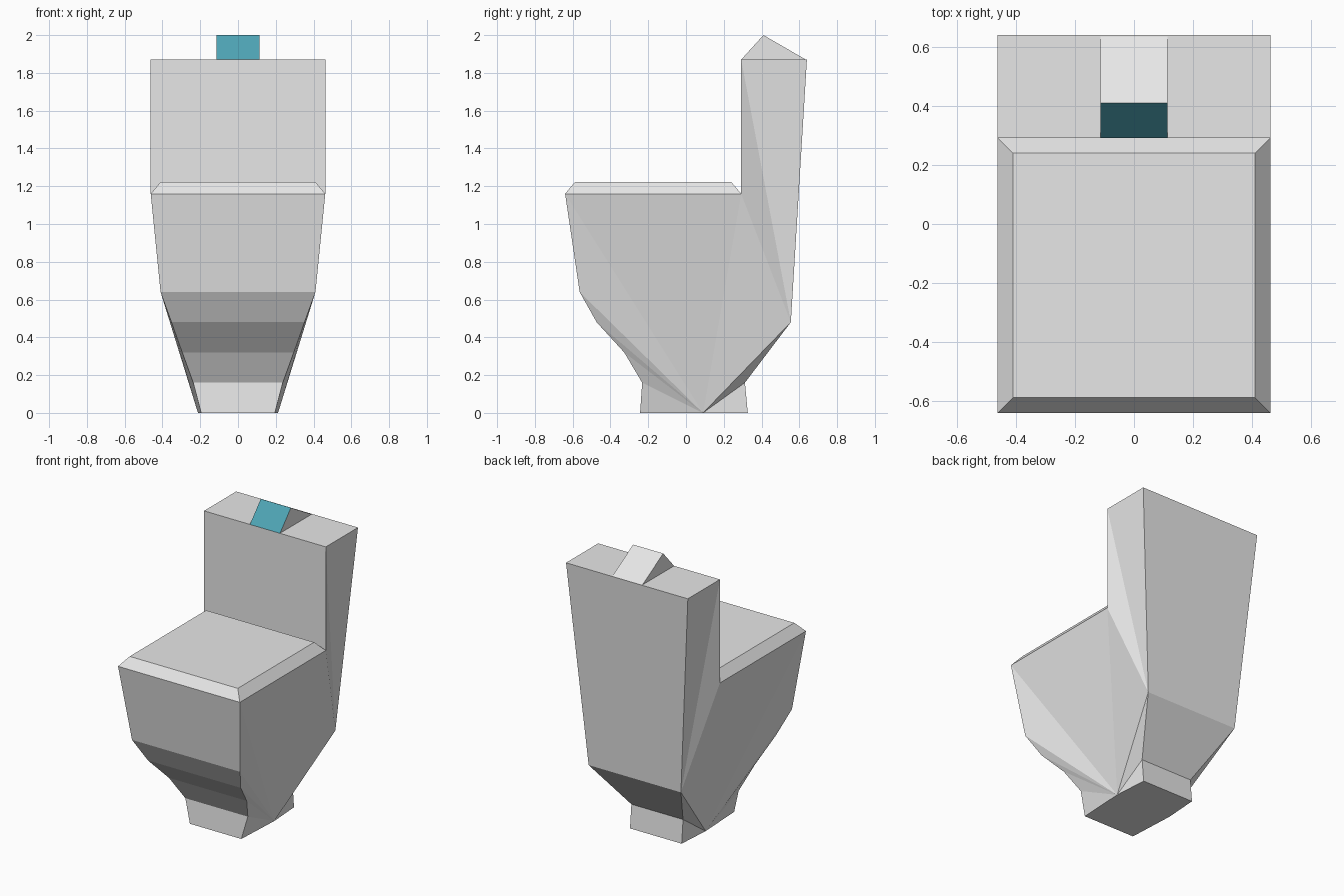
import bpy, bmesh

if "Cube" in bpy.data.objects:
    bpy.data.objects.remove(bpy.data.objects["Cube"])


def material(name, rgb):
    m = bpy.data.materials.new(name)
    m.diffuse_color = (*rgb, 1.0)
    m.use_nodes = True
    m.node_tree.nodes["Principled BSDF"].inputs["Base Color"].default_value = m.diffuse_color
    return m


WHITE = material("porcelain white", (0.80, 0.80, 0.80))
TEAL = material("button teal", (0.077, 0.375, 0.465))


def finish(bm, name, mats):
    me = bpy.data.meshes.new(name)
    bm.to_mesh(me)
    bm.free()
    for m in mats:
        me.materials.append(m)
    ob = bpy.data.objects.new(name, me)
    bpy.context.collection.objects.link(ob)
    return ob


def mirrored_profile(bm, points):
    """Left and right rows of vertices from (y, z, half width)."""
    return [[bm.verts.new((s * w, y, z)) for y, z, w in points] for s in (-1, 1)]


# Bowl and tank: side silhouette with a half width at each point
profile = [
    (-0.243, 0.00, 0.195), (-0.232, 0.16, 0.237), (-0.327, 0.32, 0.295),   # foot, front curve
    (-0.473, 0.48, 0.352), (-0.563, 0.64, 0.41), (-0.64, 1.16, 0.462),     # bowl front, rim
    (0.292, 1.16, 0.462), (0.292, 1.87, 0.462), (0.64, 1.87, 0.462),       # tank front, tank top
    (0.555, 0.48, 0.35), (0.312, 0.16, 0.196), (0.327, 0.00, 0.196),       # back, heel
    (0.09, 0.00, 0.212),                                                   # widest foot point
]
RIM, SEAT_BACK, TANK_FRONT, TANK_BACK, BACK_LOW, HEEL, MID = 5, 6, 7, 8, 9, 11, 12
bm = bmesh.new()
rows = mirrored_profile(bm, profile)
L, R = rows
strips = []
for i in range(HEEL):
    strips.append(bm.faces.new((L[i], L[i + 1], R[i + 1], R[i])))
bm.faces.new((L[0], L[MID], L[HEEL], R[HEEL], R[MID], R[0]))               # underside
fan = [0, 1, 2, 3, 4, RIM, SEAT_BACK, BACK_LOW, 10, HEEL]
for row in rows:
    for a, b in zip(fan, fan[1:]):
        bm.faces.new((row[MID], row[a], row[b]))
    bm.faces.new((row[SEAT_BACK], row[TANK_FRONT], row[BACK_LOW]))
    bm.faces.new((row[TANK_FRONT], row[TANK_BACK], row[BACK_LOW]))
bmesh.ops.recalc_face_normals(bm, faces=bm.faces)

# Seat lid: bevelled slab raised from the rim face
lid = strips[RIM]
bmesh.ops.inset_region(bm, faces=[lid], thickness=0.052, use_even_offset=True)
for v in lid.verts:
    v.co.z = 1.222
finish(bm, "toilet_bowl_and_tank", [WHITE])

# Flush button: wedge on the tank, only the slope facing forward is teal
bm = bmesh.new()
wl, wr = mirrored_profile(bm, [(0.292, 1.87, 0.114), (0.41, 2.0, 0.114), (0.635, 1.87, 0.114)])
for i in range(2):
    bm.faces.new((wl[i], wl[i + 1], wr[i + 1], wr[i]))
bm.faces.new(wl)
bm.faces.new(wr)
bm.faces.new((wl[0], wl[2], wr[2], wr[0]))
bmesh.ops.recalc_face_normals(bm, faces=bm.faces)
bm.normal_update()
for f in bm.faces:
    f.material_index = 1 if f.normal.y < -0.5 else 0
finish(bm, "flush_button", [WHITE, TEAL])
